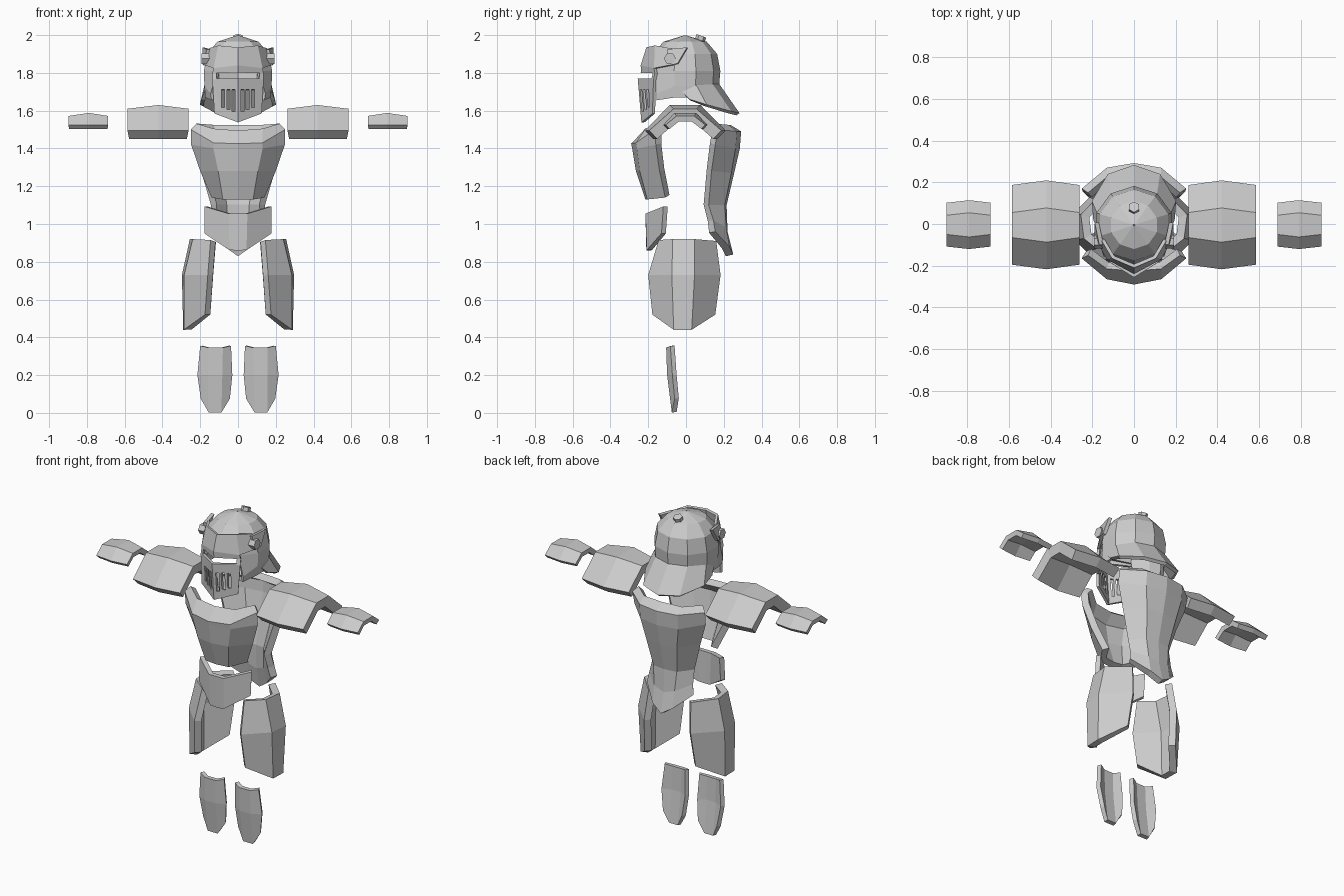
import bpy
from math import sin, cos, pi


def shell(name, rows, thickness, inside):
    """Plate lofted through rows of points on the +x side, mirrored and thickened away from the outside."""
    verts, ids = [], []
    for row in rows:
        line = []
        for p in row:
            line.append(None if p is None else len(verts))
            if p is not None:
                verts.append(p)
        ids.append(line)
    faces = []
    for a, b in zip(ids, ids[1:]):
        for i in range(min(len(a), len(b)) - 1):
            f = (a[i], a[i + 1], b[i + 1], b[i])
            if None not in f:
                faces.append(f)
    me = bpy.data.meshes.new(name)
    me.from_pydata(verts, [], faces)
    me.update()
    side = 0
    for p in me.polygons:
        c = p.center
        side += sum(n * (c[k] - inside[k]) for k, n in enumerate(p.normal))
    if side < 0:
        me.flip_normals()
    ob = bpy.data.objects.new(name, me)
    bpy.context.collection.objects.link(ob)
    m = ob.modifiers.new("mirror", 'MIRROR')
    m.use_clip = True
    s = ob.modifiers.new("thickness", 'SOLIDIFY')
    s.thickness = thickness
    s.offset = -1
    s.use_even_offset = True
    return ob


def cut_box(ob, x0, x1, z0, z1):
    """Cut a rectangular opening through the front of a plate."""
    bpy.ops.mesh.primitive_cube_add(size=1, location=((x0 + x1) / 2, -0.25, (z0 + z1) / 2))
    cutter = bpy.context.object
    cutter.scale = (x1 - x0, 0.22, z1 - z0)
    cutter.hide_render = True
    b = ob.modifiers.new("cut", 'BOOLEAN')
    b.operation = 'DIFFERENCE'
    b.solver = 'EXACT'
    b.object = cutter
    return cutter


# Shoulder and forearm plates: four-point arches, wider in the middle
def arm_plate(name, xs, pts, grow_y, grow_z, thickness):
    rows = []
    for i, x in enumerate(xs):
        k = 1 if i == 1 else 0
        rows.append([(x, y + (grow_y * k if y > 0 else -grow_y * k),
                      z + (grow_z * k if abs(y) < pts[2][0] + 0.03 else 0)) for y, z in pts])
    shell(name, rows, thickness, (xs[1], 0, pts[0][1] - 0.1))


arm_plate("shoulder_plates", (0.262, 0.42, 0.585),
          [(-0.195, 1.495), (-0.065, 1.61), (0.055, 1.61), (0.187, 1.495)], 0.022, 0.02, 0.062)
arm_plate("forearm_plates", (0.687, 0.79, 0.898),
          [(-0.108, 1.525), (-0.05, 1.572), (0.042, 1.572), (0.102, 1.525)], 0.012, 0.016, 0.03)

# Thigh plates
shell("thigh_plates", [
    [(0.145, -0.145, 0.915), (0.24, -0.07, 0.92), (0.255, 0.045, 0.92), (0.145, 0.16, 0.91)],
    [(0.16, -0.2, 0.73), (0.285, -0.075, 0.73), (0.297, 0.045, 0.73), (0.16, 0.183, 0.73)],
    [(0.175, -0.178, 0.52), (0.287, -0.065, 0.44), (0.29, 0.03, 0.44), (0.175, 0.155, 0.52)],
], 0.04, (0, 0, 0.7))

# Shin plates
shell("shin_plates", [
    [(0.037, -0.083, 0.355), (0.08, -0.105, 0.345), (0.155, -0.105, 0.345), (0.2, -0.083, 0.355)],
    [(0.03, -0.072, 0.2), (0.083, -0.1, 0.2), (0.157, -0.1, 0.2), (0.215, -0.072, 0.2)],
    [(0.043, -0.06, 0.075), (0.088, -0.075, 0.002), (0.155, -0.075, 0.002), (0.197, -0.06, 0.075)],
], 0.025, (0.12, 0.2, 0.2))

# Front waist plate
shell("waist_plate", [
    [(0, -0.215, 1.055), (0.05, -0.215, 1.055), (0.178, -0.12, 1.093)],
    [(0, -0.21, 0.86), (0.045, -0.208, 0.862), (0.178, -0.13, 0.95)],
], 0.028, (0, 0, 1))

# Breastplate
shell("breastplate", [
    [(0, -0.225, 1.495), (0.13, -0.215, 1.505), (0.22, -0.15, 1.532)],
    [(0, -0.29, 1.425), (0.13, -0.265, 1.43), (0.25, -0.165, 1.5), ],
    [(0, -0.285, 1.4), (0.13, -0.26, 1.4), (0.248, -0.16, 1.42)],
    [(0, -0.265, 1.28), (0.105, -0.245, 1.28), (0.2, -0.14, 1.28)],
    [(0, -0.215, 1.13), (0.08, -0.205, 1.13), (0.14, -0.11, 1.14)],
], 0.04, (0, 0, 1.3))

# Backplate with pointed tail
shell("backplate", [
    [(0, 0.235, 1.525), (0.13, 0.225, 1.525), (0.22, 0.15, 1.532)],
    [(0, 0.292, 1.49), (0.13, 0.27, 1.49), (0.25, 0.17, 1.5)],
    [(0, 0.285, 1.4), (0.13, 0.262, 1.4), (0.245, 0.155, 1.42)],
    [(0, 0.255, 1.27), (0.105, 0.24, 1.27), (0.195, 0.135, 1.28)],
    [(0, 0.215, 1.1), (0.08, 0.205, 1.1), (0.143, 0.12, 1.1)],
    [(0, 0.22, 0.96), (0.07, 0.213, 0.98), (0.15, 0.145, 1.02)],
    [(0, 0.25, 0.838), (0.07, 0.23, 0.88), (0.16, 0.155, 0.96)],
], 0.04, (0, 0, 1.3))


# Helmet dome and cheeks (ten-sided)
def ring(z, rx, ry):
    return [(rx * sin(pi * i / 5), -0.005 - ry * cos(pi * i / 5), z) for i in range(6)]


cheek = ring(1.73, 0.187, 0.18)
cheek[0], cheek[1] = None, (0.145, -0.155, 1.69)
hem = [(x, y, 1.67) if x > 0.12 else (x, y, 1.71) for x, y, z in ring(1.67, 0.182, 0.176)]
hem[0], hem[1] = None, (0.14, -0.155, 1.655)
shell("helmet_dome", [ring(1.999, 0.004, 0.004), ring(1.965, 0.115, 0.115), ring(1.9, 0.172, 0.17),
                      ring(1.81, 0.19, 0.187), cheek, hem], 0.018, (0, 0, 1.75))

# Flared neck guard
shell("neck_guard", [
    [(0, 0.177, 1.74), (0.11, 0.142, 1.74), (0.178, 0.055, 1.735), (0.178, -0.02, 1.7)],
    [(0, 0.283, 1.587), (0.125, 0.24, 1.597), (0.202, 0.11, 1.632), (0.195, 0.02, 1.66)],
], 0.02, (0, 0, 1.75))

# Visor with eye slot and breathing slits
visor = shell("visor", [
    [(0, -0.21, 1.935), (0.105, -0.165, 1.945), (0.155, -0.08, 1.93)],
    [(0, -0.24, 1.84), (0.13, -0.17, 1.825), (0.187, -0.07, 1.845)],
    [(0, -0.237, 1.805), (0.135, -0.165, 1.80)],
    [(0, -0.256, 1.775), (0.136, -0.172, 1.765)],
    [(0, -0.236, 1.538), (0.125, -0.178, 1.585)],
], 0.016, (0, 0, 1.78))
cutters = [cut_box(visor, -0.115, 0.115, 1.77, 1.80)]
for x in (0.024, 0.051, 0.08):
    for s in (-1, 1):
        cutters.append(cut_box(visor, s * x - 0.008, s * x + 0.008, 1.585 + 0.4 * x, 1.712))
bpy.context.view_layer.objects.active = visor
for m in list(visor.modifiers):
    bpy.ops.object.modifier_apply(modifier=m.name)
for c in cutters:
    bpy.data.objects.remove(c)

# Pointed wings behind the visor hinges
shell("visor_wings", [
    [(0.166, -0.1, 1.925), (0.188, 0.005, 1.935)],
    [(0.182, -0.09, 1.84), (0.19, -0.045, 1.85)],
], 0.02, (0, -0.05, 1.88))

# Hexagonal hinge bolts and crown stud
for s in (-1, 1):
    bpy.ops.mesh.primitive_cylinder_add(vertices=6, radius=0.032, depth=0.04,
                                        location=(s * 0.172, -0.085, 1.875), rotation=(0, pi / 2, 0))
    bpy.context.object.name = "hinge_bolt"
bpy.ops.mesh.primitive_cylinder_add(vertices=6, radius=0.027, depth=0.04,
                                    location=(0, 0.075, 1.977), rotation=(-0.35, 0, 0))
bpy.context.object.name = "crown_stud"
